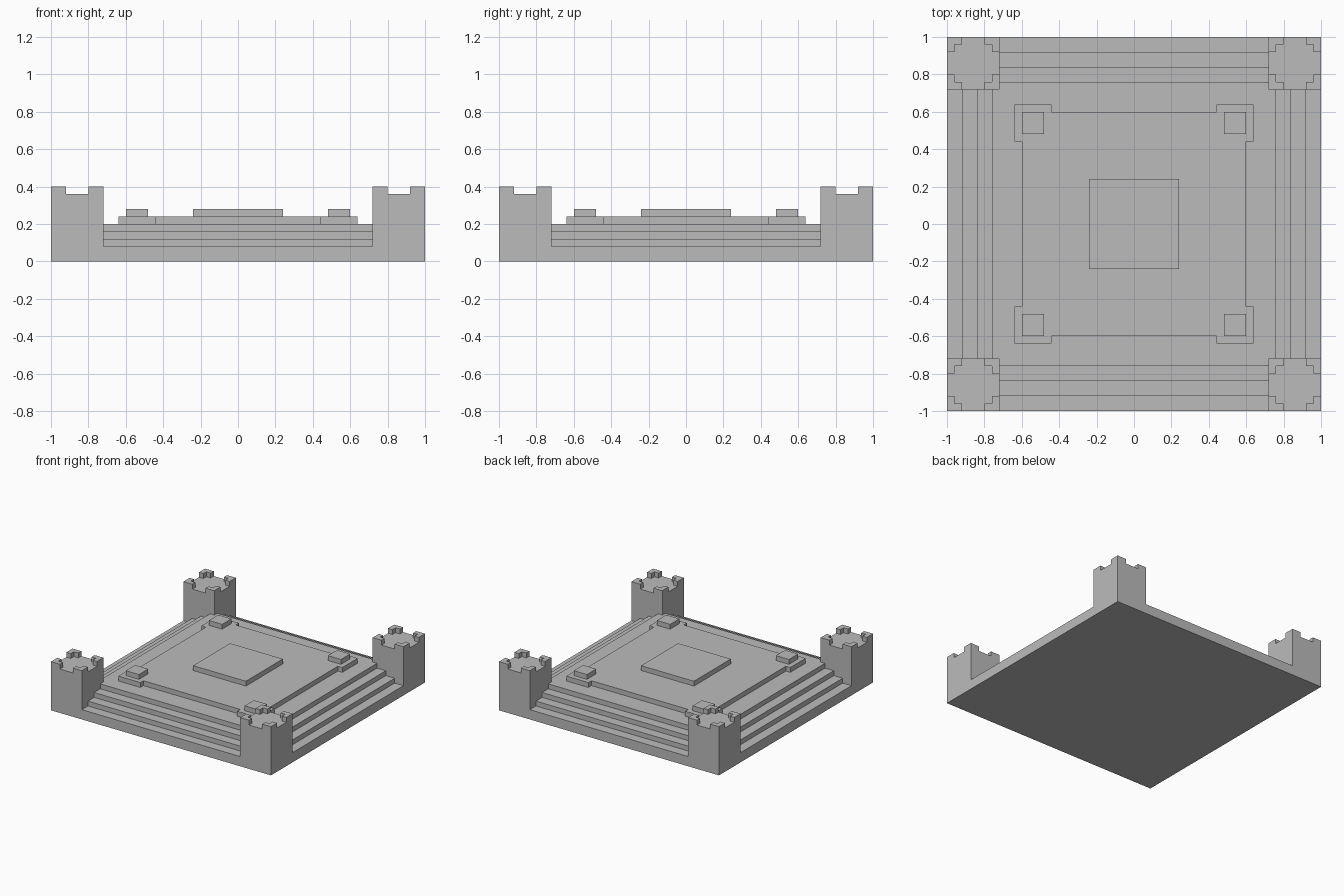
import bpy, bmesh, math
from mathutils import Vector, Matrix

cube = bpy.data.objects.get("Cube")
if cube:
    bpy.data.objects.remove(cube, do_unlink=True)

stone = bpy.data.materials.new("grey_stone")
stone.use_nodes = True
GREY = (0.5, 0.5, 0.5, 1)
stone.diffuse_color = GREY
stone.node_tree.nodes["Principled BSDF"].inputs["Base Color"].default_value = GREY

CORNERS = [(sx, sy) for sx in (-1, 1) for sy in (-1, 1)]


def finish(bm, name, location=(0, 0, 0)):
    bmesh.ops.recalc_face_normals(bm, faces=bm.faces)
    mesh = bpy.data.meshes.new(name)
    bm.to_mesh(mesh)
    bm.free()
    mesh.materials.append(stone)
    obj = bpy.data.objects.new(name, mesh)
    obj.location = location
    bpy.context.collection.objects.link(obj)
    return obj


def raise_faces(bm, faces, height):
    """Extrude a patch of faces vertically and return the moved faces."""
    out = bmesh.ops.extrude_face_region(bm, geom=faces)["geom"]
    verts = [g for g in out if isinstance(g, bmesh.types.BMVert)]
    bmesh.ops.translate(bm, verts=verts, vec=(0, 0, height))
    return [g for g in out if isinstance(g, bmesh.types.BMFace)]


def slab(name, outline, z0, z1, centre=(0, 0)):
    bm = bmesh.new()
    face = bm.faces.new([bm.verts.new((x, y, z0)) for x, y in outline])
    raise_faces(bm, [face], z1 - z0)
    return finish(bm, name, (*centre, 0))


def square(half):
    return [(-half, -half), (half, -half), (half, half), (-half, half)]


def turned(points):
    """Repeat one corner of an outline around all four quarters."""
    result = []
    for k in range(4):
        turn = Matrix.Rotation(k * math.pi / 2, 2)
        result += [tuple(turn @ Vector(p)) for p in points]
    return result


def tower(name, centre):
    bm = bmesh.new()
    cuts = (-0.14, -0.10, -0.06, 0.06, 0.10, 0.14)
    grid = [[bm.verts.new((x, y, 0.08)) for y in cuts] for x in cuts]
    cells = [bm.faces.new((grid[i][j], grid[i + 1][j], grid[i + 1][j + 1], grid[i][j + 1]))
             for i in range(5) for j in range(5)]
    top = raise_faces(bm, cells, 0.28)

    def reach(face):
        c = face.calc_center_median()
        return sorted((abs(c.x), abs(c.y)))

    # Corner merlons rise above the wall, the inside sinks to a floor
    merlons = [f for f in top if reach(f)[1] > 0.1 and reach(f)[0] > 0.05]
    well = [f for f in top if reach(f)[1] < 0.1]
    raise_faces(bm, merlons, 0.04)
    raise_faces(bm, well, -0.04)
    bmesh.ops.recalc_face_normals(bm, faces=bm.faces)
    bmesh.ops.dissolve_limit(bm, angle_limit=0.01, verts=bm.verts, edges=bm.edges)
    return finish(bm, name, (*centre, 0))


# Plinth and the three steps above it
slab("plinth", square(1), 0, 0.08)
for i, half in enumerate((0.92, 0.84, 0.76)):
    slab(f"step_{i + 1}", square(half), 0.08 + 0.04 * i, 0.12 + 0.04 * i)

# Raised floor with projecting corners, and the central dais
corner = [(0.6, 0.44), (0.64, 0.44), (0.64, 0.64), (0.44, 0.64), (0.44, 0.6)]
slab("raised_floor", turned(corner), 0.2, 0.24)
slab("central_dais", square(0.24), 0.24, 0.28)

# Corner towers and pedestals
for sx, sy in CORNERS:
    place = ("back" if sy > 0 else "front") + ("_left" if sx > 0 else "_right")
    tower(f"{place}_tower", (0.86 * sx, 0.86 * sy))
    slab(f"{place}_pedestal", square(0.06), 0.24, 0.28, (0.54 * sx, 0.54 * sy))
